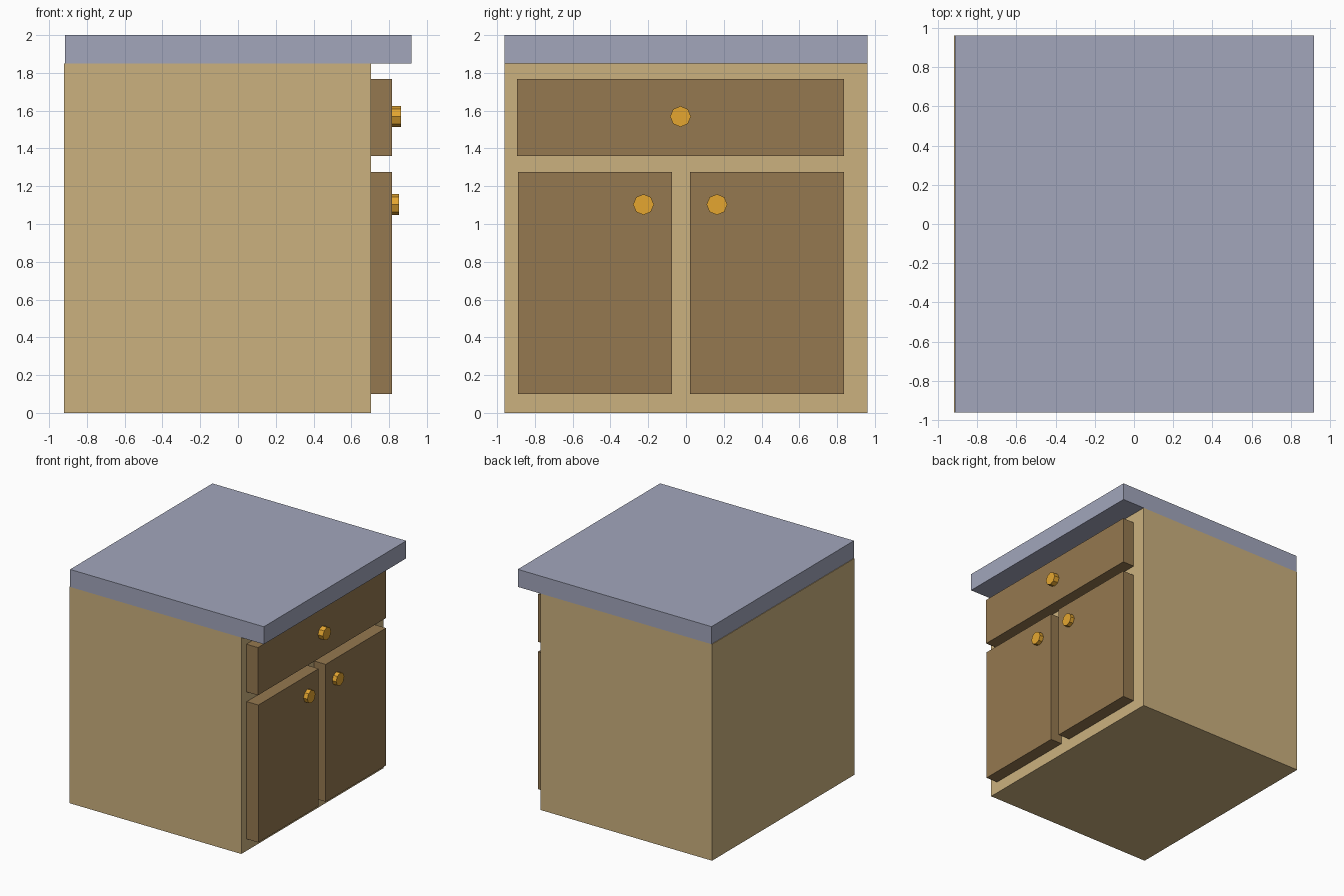
import bpy, bmesh
from math import radians
from mathutils import Matrix

if "Cube" in bpy.data.objects:
    bpy.data.objects.remove(bpy.data.objects["Cube"])


def material(name, color):
    m = bpy.data.materials.new(name)
    m.diffuse_color = (*color, 1)
    m.use_nodes = True
    m.node_tree.nodes["Principled BSDF"].inputs["Base Color"].default_value = m.diffuse_color
    return m


light_wood = material("light_wood", (0.60, 0.44, 0.21))
dark_wood = material("dark_wood", (0.30, 0.19, 0.08))
stone = material("stone", (0.36, 0.38, 0.50))
brass = material("brass", (0.78, 0.38, 0.03))


def finish(name, bm, mat):
    mesh = bpy.data.meshes.new(name)
    bm.to_mesh(mesh)
    bm.free()
    mesh.materials.append(mat)
    obj = bpy.data.objects.new(name, mesh)
    bpy.context.collection.objects.link(obj)
    return obj


def box(name, x, y, z, mat):
    """Box from (min, max) ranges, with its origin at the centre."""
    bm = bmesh.new()
    bmesh.ops.create_cube(bm, size=1)
    bmesh.ops.scale(bm, vec=[r[1] - r[0] for r in (x, y, z)], verts=bm.verts)
    obj = finish(name, bm, mat)
    obj.location = [(r[0] + r[1]) / 2 for r in (x, y, z)]


def knob(name, x, y, z, mat):
    """Eight-sided knob pointing along +x."""
    bm = bmesh.new()
    bmesh.ops.create_cone(bm, cap_ends=True, segments=8, radius1=0.055,
                          radius2=0.055, depth=x[1] - x[0],
                          matrix=Matrix.Rotation(radians(90), 4, 'Y'))
    obj = finish(name, bm, mat)
    obj.location = ((x[0] + x[1]) / 2, y, z)


# Carcass and countertop, which overhangs on the door side (+x)
FACE, PANEL = 0.705, 0.815
box("cabinet_body", (-0.92, FACE), (-0.962, 0.962), (0, 1.85), light_wood)
box("countertop", (-0.915, 0.918), (-0.962, 0.962), (1.85, 2), stone)

# Drawer front and its knob
box("drawer_front", (FACE, PANEL), (-0.894, 0.836), (1.36, 1.768), dark_wood)
knob("drawer_knob", (PANEL, 0.862), -0.029, 1.569, brass)

# Pair of doors with knobs near their meeting edges
for side, y, knob_y in (("left", (-0.889, -0.074), -0.225),
                        ("right", (0.021, 0.836), 0.164)):
    box(side + "_door", (FACE, PANEL), y, (0.10, 1.275), dark_wood)
    knob(side + "_door_knob", (PANEL, 0.852), knob_y, 1.103, brass)
